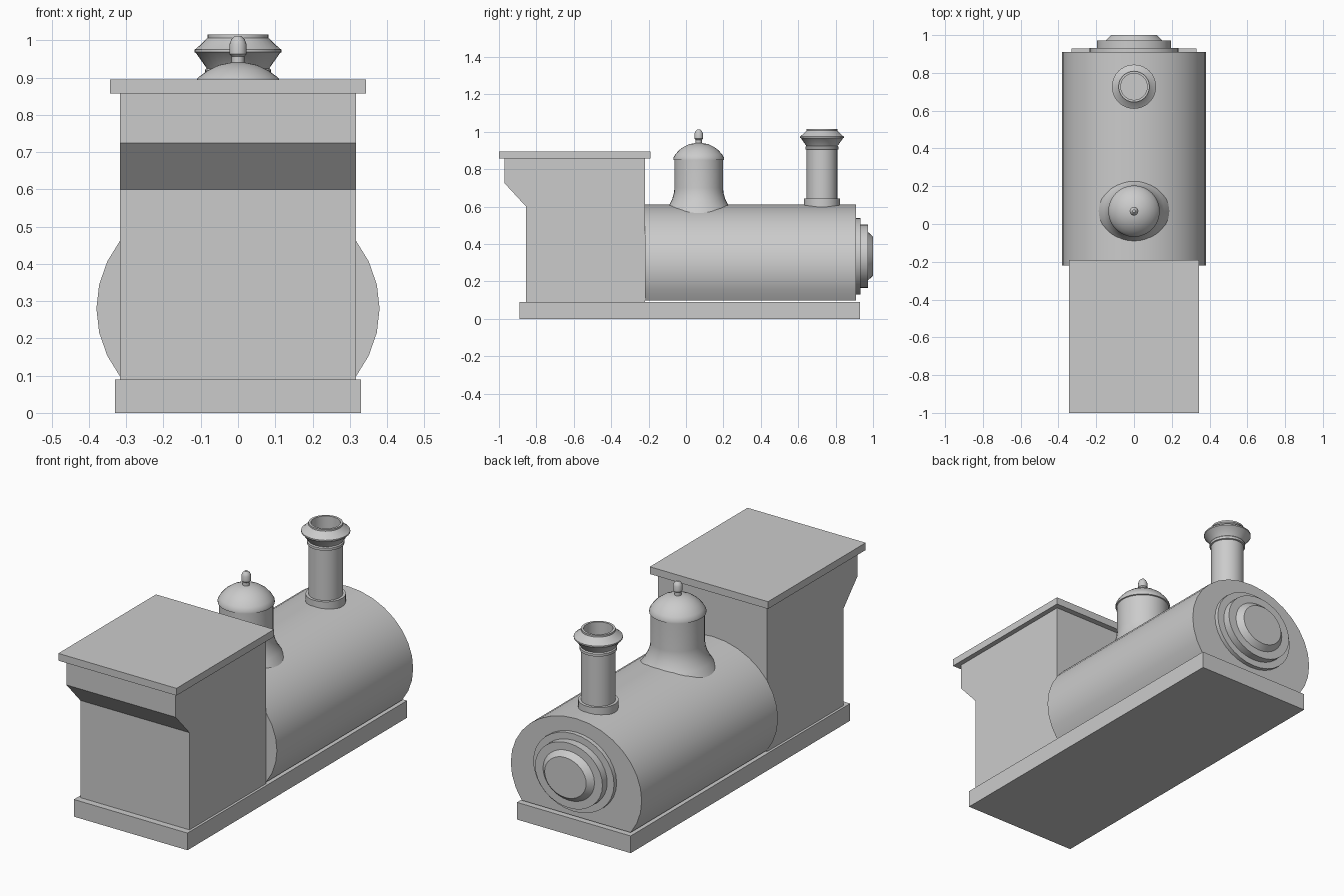
import bpy, bmesh, math
from mathutils import Matrix

if "Cube" in bpy.data.objects:
    bpy.data.objects.remove(bpy.data.objects["Cube"])


def finish(name, bm, smooth=False):
    bmesh.ops.recalc_face_normals(bm, faces=bm.faces[:])
    me = bpy.data.meshes.new(name)
    bm.to_mesh(me)
    bm.free()
    ob = bpy.data.objects.new(name, me)
    bpy.context.collection.objects.link(ob)
    if smooth:
        bpy.ops.object.select_all(action='DESELECT')
        ob.select_set(True)
        bpy.context.view_layer.objects.active = ob
        bpy.ops.object.shade_smooth_by_angle(angle=math.radians(30))
    return ob


def prism(name, outline, depth, smooth=False):
    """Extrude a closed 3D outline along a vector."""
    bm = bmesh.new()
    face = bm.faces.new([bm.verts.new(p) for p in outline])
    new = bmesh.ops.extrude_face_region(bm, geom=[face])["geom"]
    bmesh.ops.translate(bm, vec=depth, verts=[v for v in new if isinstance(v, bmesh.types.BMVert)])
    # keep the starting cap so the solid is closed
    if not face.is_valid:
        bmesh.ops.holes_fill(bm, edges=bm.edges[:])
    return finish(name, bm, smooth)


def box(name, x, y0, y1, z0, z1):
    return prism(name, [(-x, y0, z0), (x, y0, z0), (x, y1, z0), (-x, y1, z0)], (0, 0, z1 - z0))


def lathe(name, profile, matrix, n=32):
    """Revolve (radius, height) points round z, cap both ends, then place."""
    bm = bmesh.new()
    rings = [[bm.verts.new((r * math.cos(math.tau * i / n), r * math.sin(math.tau * i / n), z))
              for i in range(n)] for r, z in profile]
    for a, b in zip(rings, rings[1:]):
        for i in range(n):
            j = (i + 1) % n
            bm.faces.new((a[i], a[j], b[j], b[i]))
    bm.faces.new(rings[0])
    bm.faces.new(rings[-1])
    bmesh.ops.transform(bm, matrix=matrix, verts=bm.verts[:])
    return finish(name, bm, True)


# Footplate, cab and roof
box("footplate", 0.33, -0.89, 0.93, 0, 0.09)
cab_side = [(-0.22, 0.09), (-0.22, 0.86), (-0.97, 0.86), (-0.97, 0.725), (-0.855, 0.60), (-0.855, 0.09)]
prism("cab", [(-0.317, y, z) for y, z in cab_side], (0.634, 0, 0))
box("cab_roof", 0.343, -1.0, -0.19, 0.857, 0.895)

# Boiler: slightly wide barrel with a flat bottom
arc = [math.radians(-33.75 + 11.25 * i) for i in range(23)]
prism("boiler", [(0.38 * math.cos(a), -0.22, 0.28 + 0.33 * math.sin(a)) for a in arc],
      (0, 1.13, 0), True)

# Stepped smokebox door on the boiler end, widened like the boiler
door = (Matrix.Translation((0, 0, 0.335)) @ Matrix.Diagonal((1.15, 1, 1, 1))
        @ Matrix.Rotation(math.radians(-90), 4, 'X'))
lathe("smokebox_door", [(0.204, 0.90), (0.204, 0.932), (0.17, 0.932), (0.17, 0.972),
                        (0.13, 0.972), (0.105, 1.0)], door)

# Steam dome with flared skirt, rim and finial
dome_at = Matrix.Translation((0, 0.068, 0))
lathe("steam_dome", [(0.195, 0.55), (0.185, 0.57), (0.16, 0.605), (0.142, 0.64), (0.132, 0.675),
                     (0.13, 0.70), (0.13, 0.848), (0.136, 0.85), (0.136, 0.86), (0.126, 0.878),
                     (0.105, 0.902), (0.08, 0.92), (0.05, 0.934), (0.02, 0.94)], dome_at)
lathe("dome_finial", [(0.017, 0.93), (0.017, 0.957), (0.023, 0.963), (0.023, 0.99),
                      (0.018, 1.002), (0.008, 1.012)], dome_at, 16)

# Chimney with base collar, flared cap and hollow mouth
lathe("chimney", [(0.096, 0.56), (0.096, 0.642), (0.082, 0.642), (0.082, 0.905), (0.089, 0.907),
                  (0.089, 0.92), (0.084, 0.925), (0.113, 0.966), (0.117, 0.968), (0.117, 0.975),
                  (0.113, 0.977), (0.082, 1.006), (0.082, 1.015), (0.07, 1.015), (0.07, 0.93)],
      Matrix.Translation((0, 0.727, 0)))
